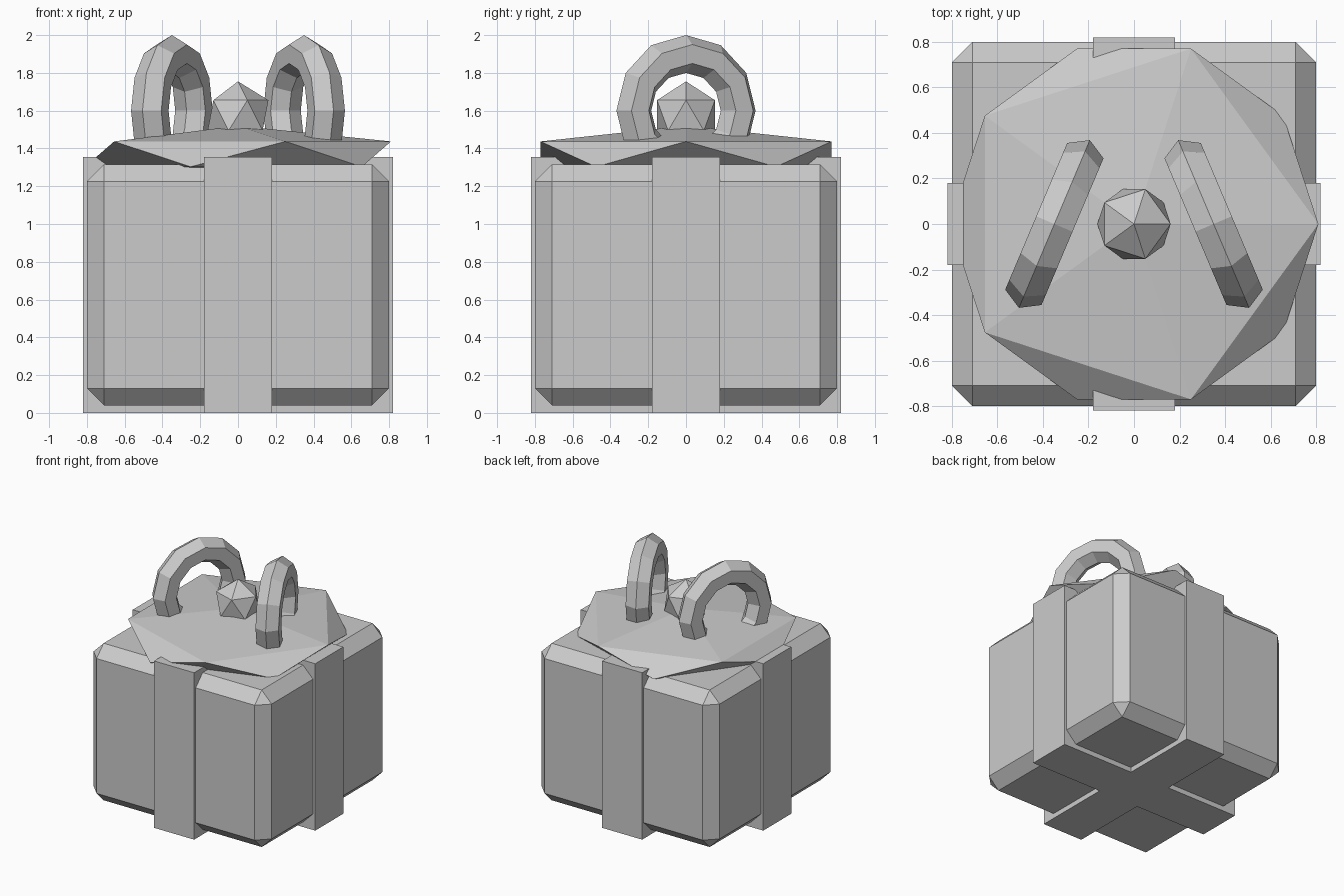
import bpy, math

if "Cube" in bpy.data.objects:
    bpy.data.objects.remove(bpy.data.objects["Cube"])


def finish(name):
    ob = bpy.context.object
    ob.name = name
    ob.data.name = name
    return ob


def block(name, size, z_low, z_high):
    bpy.ops.mesh.primitive_cube_add(size=1, location=(0, 0, (z_low + z_high) / 2))
    ob = finish(name)
    ob.scale = (size[0], size[1], z_high - z_low)
    bpy.ops.object.transform_apply(location=False, rotation=False, scale=True)
    return ob


def ball(name, radius, z, squash=1.0):
    bpy.ops.mesh.primitive_ico_sphere_add(subdivisions=1, radius=radius, location=(0, 0, z))
    ob = finish(name)
    ob.scale.z = squash
    bpy.ops.object.transform_apply(location=False, rotation=False, scale=True)
    return ob


# Chamfered gift box
box = block("box", (1.60, 1.60), 0.04, 1.315)
bevel = box.modifiers.new("chamfer", 'BEVEL')
bevel.width = 0.09
bevel.segments = 1

# Two crossing ribbon bands
block("ribbon_front_to_back", (0.36, 1.64), 0.0, 1.355)
block("ribbon_side_to_side", (1.64, 0.36), 0.0, 1.355)

# Flattened bow base and central knot
ball("bow_base", 0.906, 1.37, 0.15 / 0.906)
ball("bow_knot", 0.18, 1.575)

# Upright bow loops, splayed towards the front
for side, label in ((-1, "left"), (1, "right")):
    bpy.ops.mesh.primitive_torus_add(
        major_segments=12, minor_segments=6, major_radius=0.30, minor_radius=0.10,
        location=(side * 0.35, 0, 1.60),
        rotation=(math.pi / 2, 0, math.pi / 2 + side * 0.4))
    finish("bow_loop_" + label)
